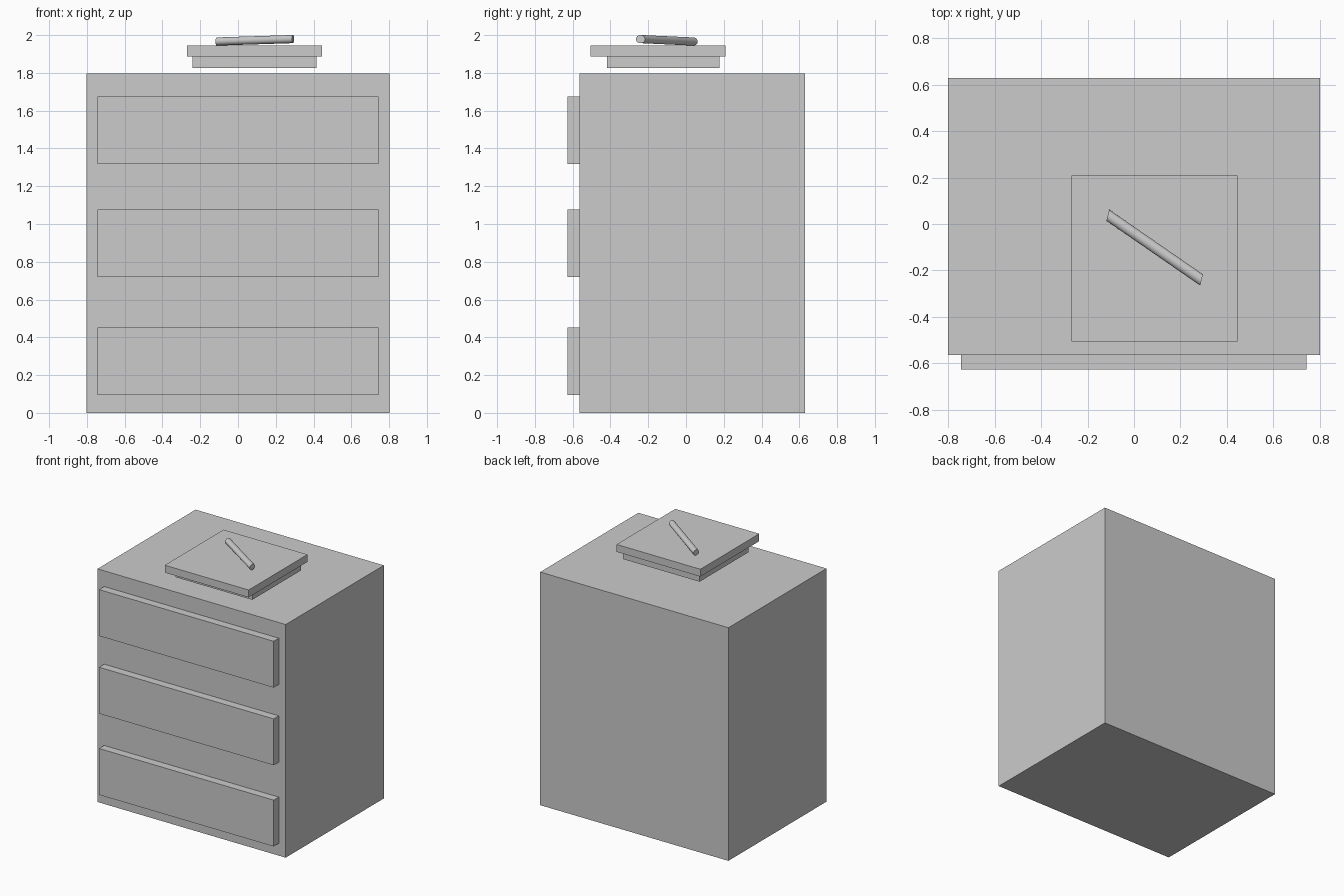
import bpy, bmesh, math
from mathutils import Vector

if "Cube" in bpy.data.objects:
    bpy.data.objects.remove(bpy.data.objects["Cube"])


def box(name, x, y, z):
    """Box from (min, max) ranges on each axis."""
    bm = bmesh.new()
    bmesh.ops.create_cube(bm, size=1)
    for v in bm.verts:
        for i, (lo, hi) in enumerate((x, y, z)):
            v.co[i] = hi if v.co[i] > 0 else lo
    return finish(name, bm)


def finish(name, bm):
    bmesh.ops.recalc_face_normals(bm, faces=bm.faces)
    me = bpy.data.meshes.new(name)
    bm.to_mesh(me)
    bm.free()
    ob = bpy.data.objects.new(name, me)
    bpy.context.collection.objects.link(ob)
    return ob


# Cabinet body
box("cabinet_body", (-0.802, 0.802), (-0.565, 0.629), (0, 1.796))

# Three drawer fronts
for name, z in (("bottom", 0.094), ("middle", 0.72), ("top", 1.318)):
    box(name + "_drawer", (-0.745, 0.743), (-0.627, -0.565), (z, z + 0.357))

# Two stacked slabs above the cabinet
box("lower_book", (-0.24, 0.415), (-0.419, 0.177), (1.827, 1.887))
box("upper_book", (-0.27, 0.445), (-0.506, 0.21), (1.887, 1.944))

# Slanted pen with skewed end caps
bm = bmesh.new()
rings = []
for centre in (Vector((-0.113, 0.038, 1.966)), Vector((0.291, -0.241, 1.979))):
    ring = []
    for i in range(32):
        a = math.tau * i / 32
        offset = Vector((0.006 * math.cos(a), 0.024 * math.cos(a), 0.0215 * math.sin(a)))
        ring.append(bm.verts.new(centre + offset))
    bm.faces.new(ring)
    rings.append(ring)
for i in range(32):
    j = (i + 1) % 32
    bm.faces.new((rings[0][i], rings[0][j], rings[1][j], rings[1][i]))
pen = finish("pen", bm)
bpy.context.view_layer.objects.active = pen
pen.select_set(True)
bpy.ops.object.shade_smooth_by_angle(angle=math.radians(30))
